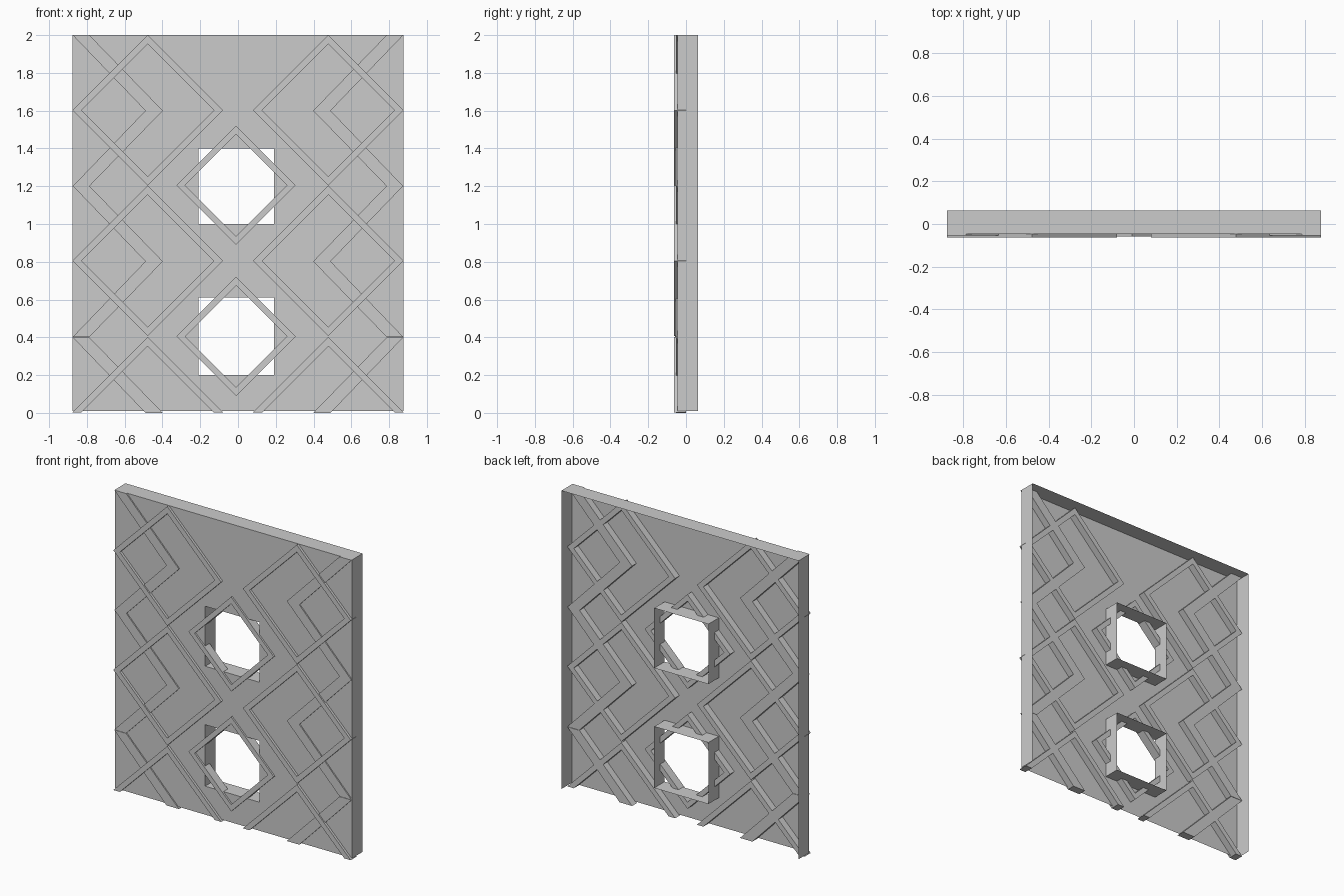
import bpy, bmesh

if "Cube" in bpy.data.objects:
    bpy.data.objects.remove(bpy.data.objects["Cube"])

W, Z0, Z1 = 0.875, 0.01, 2.0        # panel half width, bottom, top
FRONT, BACK = -0.046, 0.064         # sheet plane and rear rim
WX = (-0.21, 0.19)                  # window sides
WINDOWS = ((0.2, 0.61), (1.0, 1.4))


def finish(name, bm):
    me = bpy.data.meshes.new(name)
    bm.to_mesh(me)
    bm.free()
    ob = bpy.data.objects.new(name, me)
    bpy.context.collection.objects.link(ob)
    return ob


def quad(bm, *pts):
    return bm.faces.new([bm.verts.new(p) for p in pts])


def band(name, outer, inner, closed, y0, y1):
    """Raised strip between two matching (x, z) outlines."""
    bm = bmesh.new()
    rows = [[bm.verts.new((x, y, z)) for x, z in pts]
            for pts, y in ((outer, y0), (inner, y0), (inner, y1), (outer, y1))]
    n = len(outer)
    for i in range(n if closed else n - 1):
        j = (i + 1) % n
        for k in range(4):
            a, b = rows[k], rows[(k + 1) % 4]
            bm.faces.new((a[i], a[j], b[j], b[i]))
    if not closed:
        for i in (0, n - 1):
            bm.faces.new([r[i] for r in rows])
    bmesh.ops.recalc_face_normals(bm, faces=bm.faces)
    return finish(name, bm)


def diamond(cx, cz, r):
    return [(cx - r, cz), (cx, cz + r), (cx + r, cz), (cx, cz - r)]


# Front sheet with two window holes
bm = bmesh.new()
xs = (-W, WX[0], WX[1], W)
zs = (Z0, *WINDOWS[0], *WINDOWS[1], Z1)
for i in range(3):
    for k in range(5):
        if i == 1 and k in (1, 3):
            continue
        a, b, c, d = xs[i], xs[i + 1], zs[k], zs[k + 1]
        quad(bm, (a, FRONT, c), (b, FRONT, c), (b, FRONT, d), (a, FRONT, d))
bmesh.ops.remove_doubles(bm, verts=bm.verts, dist=1e-5)
bmesh.ops.dissolve_limit(bm, angle_limit=0.01, verts=bm.verts, edges=bm.edges)
finish("front_sheet", bm)

# Side and top walls, open at the back and bottom
bm = bmesh.new()
quad(bm, (W, FRONT, Z0), (W, BACK, Z0), (W, BACK, Z1), (W, FRONT, Z1))
quad(bm, (-W, FRONT, Z0), (-W, FRONT, Z1), (-W, BACK, Z1), (-W, BACK, Z0))
quad(bm, (-W, FRONT, Z1), (W, FRONT, Z1), (W, BACK, Z1), (-W, BACK, Z1))
bmesh.ops.remove_doubles(bm, verts=bm.verts, dist=1e-5)
finish("outer_walls", bm)

# Window tunnels
for c, d in WINDOWS:
    bm = bmesh.new()
    ring = [(WX[0], c), (WX[1], c), (WX[1], d), (WX[0], d)]
    for (x, z), (u, w) in zip(ring, ring[1:] + ring[:1]):
        quad(bm, (x, FRONT, z), (u, FRONT, w), (u, BACK, w), (x, BACK, z))
    bmesh.ops.remove_doubles(bm, verts=bm.verts, dist=1e-5)
    finish("window_tunnel", bm)

# Small diamonds framing the windows
for cz in (0.405, 1.205):
    band("window_diamond", diamond(-0.01, cz, 0.315), diamond(-0.01, cz, 0.27),
         True, -0.058, 0.0)

for s in (-1, 1):
    # Large diamonds, with a half one at the bottom
    cx = s * 0.478
    for cz in (0.805, 1.602):
        band("large_diamond", diamond(cx, cz, 0.398), diamond(cx, cz, 0.35),
             True, -0.063, 0.0)
    band("half_diamond", diamond(cx, 0.003, 0.398)[:3], diamond(cx, 0.003, 0.35)[:3],
         False, -0.063, 0.0)
    # Side chevrons, with a half one at the bottom
    for cz in (0.0, 0.802, 1.6):
        outer = [(s * 0.787, cz + 0.4), (s * 0.398, cz), (s * 0.787, cz - 0.4)]
        inner = [(s * W, cz + 0.4), (s * 0.49, cz), (s * W, cz - 0.4)]
        n = 2 if cz == 0 else 3
        band("side_chevron", outer[:n], inner[:n], False, -0.054, 0.0)
